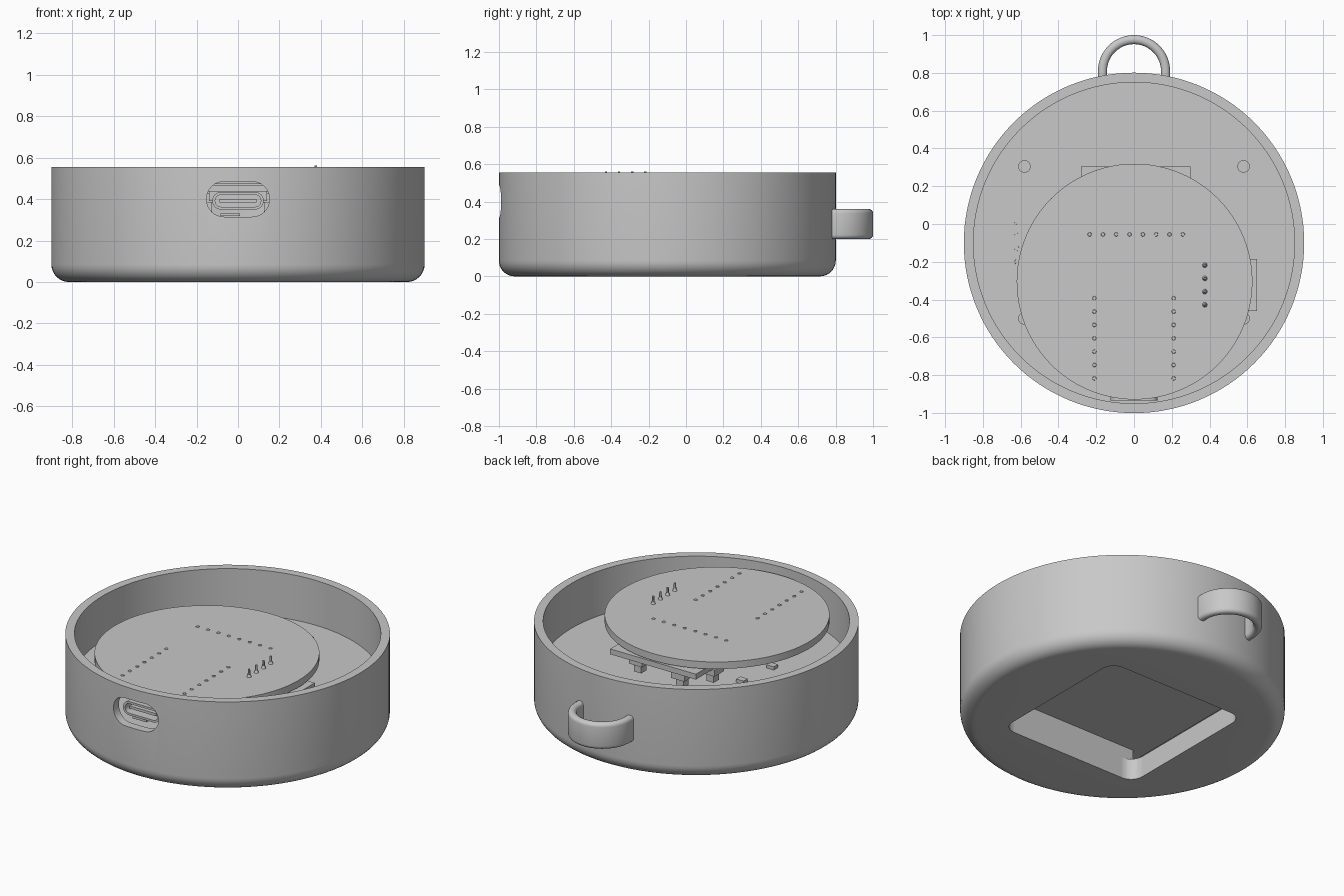
import bpy, bmesh, math
from mathutils import Vector, Matrix

if "Cube" in bpy.data.objects:
    bpy.data.objects.remove(bpy.data.objects["Cube"])

CY = -0.1  # centre of the round case along y

grey = bpy.data.materials.new("plain_grey")
grey.use_nodes = True
grey.diffuse_color = (0.58, 0.58, 0.58, 1)
grey.node_tree.nodes["Principled BSDF"].inputs["Base Color"].default_value = (0.58, 0.58, 0.58, 1)


def finish(name, bm, smooth=False):
    bmesh.ops.recalc_face_normals(bm, faces=bm.faces)
    mesh = bpy.data.meshes.new(name)
    bm.to_mesh(mesh)
    bm.free()
    ob = bpy.data.objects.new(name, mesh)
    bpy.context.collection.objects.link(ob)
    mesh.materials.append(grey)
    if smooth:
        shade(ob)
    return ob


def select(ob):
    bpy.ops.object.select_all(action="DESELECT")
    ob.select_set(True)
    bpy.context.view_layer.objects.active = ob


def shade(ob):
    select(ob)
    bpy.ops.object.shade_smooth_by_angle(angle=math.radians(35))


def box(name, x0, x1, y0, y1, z0, z1):
    bm = bmesh.new()
    bmesh.ops.create_cube(bm, size=1)
    for v in bm.verts:
        v.co = Vector((x1 if v.co.x > 0 else x0, y1 if v.co.y > 0 else y0, z1 if v.co.z > 0 else z0))
    return finish(name, bm)


def cones(name, places, r1, r2, z0, z1, seg=12):
    """Upright cylinders or cones at a list of (x, y) places, in one object."""
    bm = bmesh.new()
    for x, y in places:
        bmesh.ops.create_cone(bm, cap_ends=True, segments=seg, radius1=r1, radius2=r2, depth=z1 - z0,
                              matrix=Matrix.Translation((x, y, (z0 + z1) / 2)))
    return finish(name, bm, True)


def rounded(hx, hy, r, n=8):
    """Outline of a rounded rectangle."""
    pts = []
    for q, (sx, sy) in enumerate(((1, 1), (-1, 1), (-1, -1), (1, -1))):
        for i in range(n + 1):
            a = (q + i / n) * math.pi / 2
            pts.append((sx * (hx - r) + r * math.cos(a), sy * (hy - r) + r * math.sin(a)))
    return pts


def prism(name, outline, place, start, end):
    """Extrude an outline; place(u, v, depth) gives its position."""
    bm = bmesh.new()
    a, b = ([bm.verts.new(place(u, v, d)) for u, v in outline] for d in (start, end))
    n = len(outline)
    bm.faces.new(a)
    bm.faces.new(b)
    for i in range(n):
        bm.faces.new((a[i], a[(i + 1) % n], b[(i + 1) % n], b[i]))
    return finish(name, bm, True)


def cut(ob, cutter):
    select(ob)
    mod = ob.modifiers.new("cut", "BOOLEAN")
    mod.operation = "DIFFERENCE"
    mod.solver = "EXACT"
    mod.object = cutter
    bpy.ops.object.modifier_apply(modifier=mod.name)
    bpy.data.objects.remove(cutter)
    shade(ob)


# Round open case, turned from a profile with a rounded bottom edge
R, RI, H, FILLET, FLOOR = 0.901, 0.85, 0.555, 0.085, 0.13
profile = [(0, 0)]
for i in range(9):
    a = i / 8 * math.pi / 2
    profile.append((R - FILLET + FILLET * math.sin(a), FILLET - FILLET * math.cos(a)))
profile += [(R, H), (RI, H), (RI, FLOOR), (0, FLOOR)]
bm = bmesh.new()
verts = [bm.verts.new((r, 0, z)) for r, z in profile]
edges = [bm.edges.new(p) for p in zip(verts, verts[1:])]
bmesh.ops.spin(bm, geom=verts + edges, cent=(0, 0, 0), axis=(0, 0, 1), angle=2 * math.pi, steps=128)
bmesh.ops.remove_doubles(bm, verts=bm.verts, dist=1e-4)
bmesh.ops.translate(bm, verts=bm.verts, vec=(0, CY, 0))
case = finish("case", bm)


def upright(u, v, d):
    return (u, CY + v, d)


def facing(u, v, d):
    return (u, d, 0.4 + v)


# Screen window in the floor and port opening in the front wall
cut(case, prism("window_cutter", rounded(0.47, 0.47, 0.08), upright, -0.1, FLOOR + 0.03))
cut(case, prism("port_cutter", rounded(0.152, 0.085, 0.084), facing, -1.2, -0.85))

# Hanging loop: rounded band swept around a half circle at the back
section = rounded(0.024, 0.08, 0.022, 4)
path = [(Vector((0.167, 0.755)), 0.0)]
for i in range(33):
    a = math.pi * i / 32
    path.append((Vector((0.167 * math.cos(a), 0.809 + 0.167 * math.sin(a))), a))
path.append((Vector((-0.167, 0.755)), math.pi))
bm = bmesh.new()
rings = []
for p, a in path:
    out = Vector((math.cos(a), math.sin(a)))
    rings.append([bm.verts.new((*(p + out * u), 0.28 + v)) for u, v in section])
n = len(section)
for a, b in zip(rings, rings[1:]):
    for i in range(n):
        bm.faces.new((a[i], a[(i + 1) % n], b[(i + 1) % n], b[i]))
bm.faces.new(rings[0])
bm.faces.new(rings[-1])
finish("hanging_loop", bm, True)

# Screen with its retaining ledge, and its round carrier with screws and solder
box("screen", -0.55, 0.55, CY - 0.55, CY + 0.55, 0.205, 0.24)
box("screen_ledge", -0.47, 0.47, CY - 0.52, CY - 0.47, FLOOR, 0.205)
cones("screen_carrier", [(0, CY)], RI, RI, 0.24, 0.28, 128)
cones("carrier_screws", [(sx * 0.58, y) for sx in (-1, 1) for y in (0.305, -0.5)], 0.033, 0.033, 0.27, 0.29, 24)
cones("carrier_solder", [(-0.62, 0.01 - 0.07 * i) for i in range(4)], 0.013, 0.012, 0.275, 0.283)
for x, y in ((-0.33, -0.07), (-0.36, -0.32)):
    box("carrier_chip", x - 0.025, x + 0.025, y - 0.02, y + 0.02, 0.28, 0.3)

# Round upper circuit board
cones("upper_board", [(0.003, -0.305)], 0.624, 0.624, 0.472, 0.515, 96)
rows = [(sx * 0.21, -0.393 - 0.0707 * i) for sx in (-1, 1) for i in range(7)]
row_back = [(-0.235 + 0.0705 * i, -0.055) for i in range(8)]
row_side = [(0.375, -0.218 - 0.07 * i) for i in range(4)]
cones("solder_points", rows + row_back, 0.013, 0.009, 0.51, 0.519)
cones("side_pin_solder", row_side, 0.015, 0.008, 0.51, 0.53)
cones("side_pin_tips", row_side, 0.008, 0.006, 0.53, 0.562, 6)
cones("hanging_pins", rows + row_back + row_side, 0.009, 0.009, 0.4, 0.475, 8)

# Controller board with its chip and button
box("controller_board", -0.25, 0.25, -0.87, -0.36, 0.437, 0.465)
box("controller_chip", -0.14, 0.14, -0.68, -0.42, 0.39, 0.437)
box("controller_button", -0.085, 0.01, -0.9, -0.84, 0.318, 0.33)
for sx in (-1, 1):
    box("pin_strip", sx * 0.21 - 0.03, sx * 0.21 + 0.03, -0.86, -0.36, 0.463, 0.474)

# Port: hollow rounded sleeve with a tongue inside
port = prism("port_sleeve", rounded(0.124, 0.042, 0.041), lambda u, v, d: (u, d, 0.392 + v), -0.935, -0.68)
cut(port, prism("sleeve_cutter", rounded(0.11, 0.029, 0.028), lambda u, v, d: (u, d, 0.392 + v), -1.1, -0.72))
box("port_tongue", -0.09, 0.09, -0.92, -0.7, 0.384, 0.4)

# Back module and side module hanging under the upper board
box("back_module", -0.28, 0.3, -0.09, 0.305, 0.425, 0.458)
box("back_module_strip", -0.27, 0.29, -0.085, -0.025, 0.458, 0.473)
for x, y in ((0.15, 0.23), (-0.15, 0.25), (-0.25, 0.1)):
    box("back_module_terminal", x - 0.045, x + 0.045, y - 0.045, y + 0.045, 0.385, 0.425)
    box("terminal_foot", x - 0.025, x + 0.025, y - 0.025, y + 0.025, 0.335, 0.385)
box("side_module", 0.34, 0.65, -0.46, -0.185, 0.425, 0.458)
box("side_module_strip", 0.345, 0.405, -0.46, -0.185, 0.458, 0.473)
